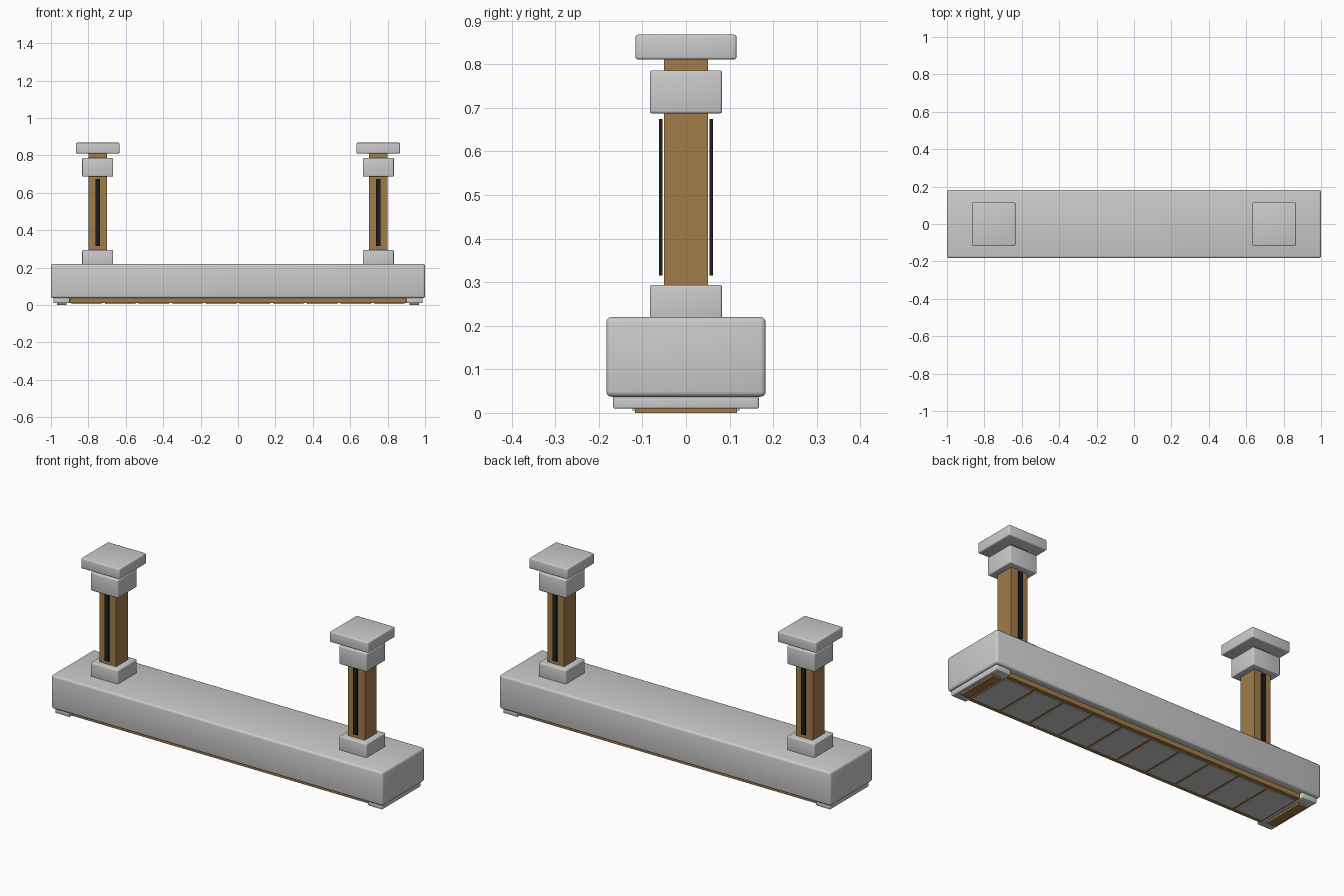
import bpy

if "Cube" in bpy.data.objects:
    bpy.data.objects.remove(bpy.data.objects["Cube"])


def material(name, rgb):
    m = bpy.data.materials.new(name)
    m.diffuse_color = (*rgb, 1)
    m.use_nodes = True
    m.node_tree.nodes["Principled BSDF"].inputs["Base Color"].default_value = m.diffuse_color
    return m


brass = material("brass", (0.36, 0.20, 0.065))
black = material("black", (0.012, 0.013, 0.015))


def box(name, x, y, z, mat=None, bevel=0.0):
    """Box from (min, max) pairs, with an optional rounded edge."""
    bpy.ops.mesh.primitive_cube_add(size=1)
    o = bpy.context.object
    o.name = name
    for v in o.data.vertices:
        v.co = [(a + b) / 2 + c * (b - a) for (a, b), c in zip((x, y, z), v.co)]
    if mat:
        o.data.materials.append(mat)
    if bevel:
        m = o.modifiers.new("bevel", "BEVEL")
        m.width = bevel
        m.segments = 3
        bpy.ops.object.modifier_apply(modifier=m.name)
        bpy.ops.object.shade_smooth_by_angle()
    return o


def around(c, r):
    return (c - r, c + r)


# Main beam and the slab beneath it
box("main_beam", (-1, 1), around(0, 0.183), (0.037, 0.22), bevel=0.012)
box("under_slab", around(0, 0.905), around(0, 0.147), (0.011, 0.039), brass)

# Row of tiles under the slab
for i in range(10):
    box("under_tile", around((i - 4.5) * 0.18, 0.081), around(0, 0.123), (0.006, 0.013))

for s, side in ((-1, "left"), (1, "right")):
    # End shoe with foot pad
    box(side + "_end_shoe", around(s * 0.943, 0.044), around(0, 0.167), (0.01, 0.039), bevel=0.004)
    box(side + "_foot_pad", around(s * 0.943, 0.025), around(0, 0.117), (0, 0.012), brass)

    # Post with collars and cap
    px = s * 0.75
    box(side + "_post", around(px, 0.05), around(0, 0.05), (0.21, 0.82), brass)
    for name, r, z in (("_lower_collar", 0.083, (0.21, 0.294)),
                       ("_upper_collar", 0.083, (0.687, 0.786)),
                       ("_top_cap", 0.116, (0.811, 0.868))):
        box(side + name, around(px, r), around(0, r), z, bevel=0.006)

    # Dark guide strips in front of and behind the post
    for t in (-1, 1):
        box(side + "_guide_strip", around(px, 0.012), around(t * 0.058, 0.004), (0.315, 0.674), black)
